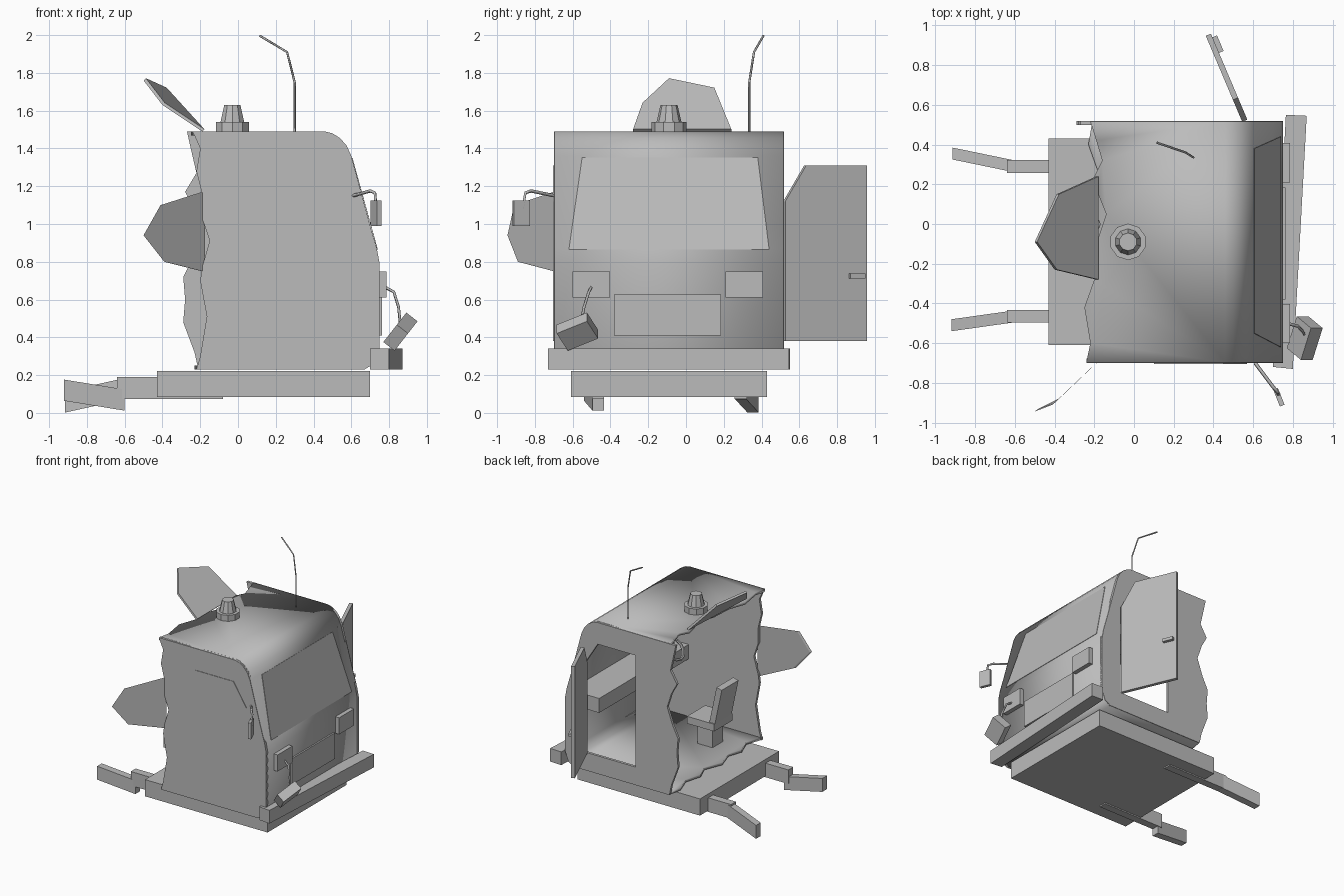
import bpy, bmesh, math
from mathutils import Vector, Matrix

if "Cube" in bpy.data.objects:
    bpy.data.objects.remove(bpy.data.objects["Cube"])

grey = bpy.data.materials.new("worn_grey")
grey.diffuse_color = (0.5, 0.5, 0.5, 1)
grey.use_nodes = True
grey.node_tree.nodes["Principled BSDF"].inputs["Base Color"].default_value = grey.diffuse_color


def finish(name, bm, recalc=True):
    if recalc:
        bmesh.ops.recalc_face_normals(bm, faces=bm.faces)
    me = bpy.data.meshes.new(name)
    bm.to_mesh(me)
    bm.free()
    me.materials.append(grey)
    ob = bpy.data.objects.new(name, me)
    bpy.context.collection.objects.link(ob)
    return ob


def prism(name, pts, off):
    """Polygon of 3D points extruded by an offset vector."""
    bm = bmesh.new()
    off = Vector(off)
    a = [bm.verts.new(p) for p in pts]
    b = [bm.verts.new(Vector(p) + off) for p in pts]
    bm.faces.new(a)
    bm.faces.new(b[::-1])
    n = len(a)
    for i in range(n):
        bm.faces.new((a[i], b[i], b[(i + 1) % n], a[(i + 1) % n]))
    return finish(name, bm)


def box(name, lo, hi):
    return prism(name, [(lo[0], lo[1], lo[2]), (hi[0], lo[1], lo[2]),
                        (hi[0], hi[1], lo[2]), (lo[0], hi[1], lo[2])], (0, 0, hi[2] - lo[2]))


def turned_box(name, centre, size, rot):
    ob = box(name, [-s / 2 for s in size], [s / 2 for s in size])
    ob.location = centre
    ob.rotation_euler = [math.radians(r) for r in rot]
    return ob


def tube(name, pts, r):
    cu = bpy.data.curves.new(name, 'CURVE')
    cu.dimensions = '3D'
    cu.bevel_depth = r
    cu.bevel_resolution = 0
    cu.use_fill_caps = True
    sp = cu.splines.new('POLY')
    sp.points.add(len(pts) - 1)
    for p, co in zip(sp.points, pts):
        p.co = (*co, 1)
    cu.materials.append(grey)
    ob = bpy.data.objects.new(name, cu)
    bpy.context.collection.objects.link(ob)
    return ob


Y0, Y1 = -0.70, 0.52
# roof curve, windscreen and nose profile (x, z)
nose = [(0.46, 1.49), (0.50, 1.48), (0.54, 1.455), (0.575, 1.415), (0.60, 1.36),
        (0.70, 0.99), (0.735, 0.87), (0.75, 0.79), (0.75, 0.34), (0.72, 0.26), (0.67, 0.23)]
# torn rear edges: walls (x, z), roof and floor (x, y)
tear_near = [(-0.22, 0.23), (-0.20, 0.30), (-0.165, 0.51), (-0.20, 0.70), (-0.19, 0.77),
             (-0.15, 0.91), (-0.19, 1.03), (-0.19, 1.16), (-0.22, 1.28), (-0.20, 1.40), (-0.24, 1.49)]
tear_far = [(-0.21, 0.23), (-0.23, 0.32), (-0.29, 0.48), (-0.28, 0.60), (-0.29, 0.72), (-0.24, 0.82),
            (-0.19, 0.96), (-0.23, 1.08), (-0.28, 1.17), (-0.22, 1.27), (-0.25, 1.40), (-0.27, 1.49)]
tear_roof = [(-0.24, Y0), (-0.22, -0.6), (-0.25, -0.42), (-0.20, -0.28), (-0.19, -0.1), (-0.14, 0.05),
             (-0.18, 0.15), (-0.20, 0.24), (-0.16, 0.32), (-0.19, 0.42), (-0.22, Y1)]
tear_floor = [(-0.22, Y0), (-0.17, -0.55), (-0.22, -0.42), (-0.18, -0.3), (-0.23, -0.15), (-0.17, 0.0),
              (-0.22, 0.12), (-0.18, 0.26), (-0.23, 0.4), (-0.21, Y1)]

# roof, nose and floor as one bent sheet
bm = bmesh.new()
ys = (Y0 + 0.003, Y1 - 0.003)
rows = [[bm.verts.new((x, y, z)) for y in ys] for x, z in nose]
for a, b in zip(rows, rows[1:]):
    bm.faces.new((a[0], b[0], b[1], a[1]))
clampy = lambda y: min(max(y, ys[0]), ys[1])
roof = [bm.verts.new((x, clampy(y), 1.49)) for x, y in tear_roof]
bm.faces.new([rows[0][0], rows[0][1]] + roof[::-1])
floor = [bm.verts.new((x, clampy(y), 0.23)) for x, y in tear_floor]
bm.faces.new([rows[-1][1], rows[-1][0]] + floor)
bmesh.ops.triangulate(bm, faces=[f for f in bm.faces if len(f.verts) > 4])
bm.normal_update()
if sum(f.normal.z * f.calc_area() for f in bm.faces if f.calc_center_median().z > 1.4) < 0:
    bmesh.ops.reverse_faces(bm, faces=bm.faces)
shell = finish("cab_shell", bm, recalc=False)
sol = shell.modifiers.new("thickness", 'SOLIDIFY')
sol.thickness = 0.022
sol.offset = -1
bpy.context.view_layer.objects.active = shell
shell.select_set(True)
bpy.ops.object.shade_smooth_by_angle(angle=math.radians(30))
shell.select_set(False)

# side walls; the far one has an open doorway
outline = nose[::-1]
prism("near_wall", [(x, Y0, z) for x, z in tear_near[::-1] + outline], (0, 0.022, 0))
far = prism("far_wall", [(x, Y1, z) for x, z in tear_far[::-1] + outline], (0, -0.022, 0))
doorway = [(0.10, 0.38), (0.57, 0.38), (0.57, 1.12), (0.45, 1.31), (0.10, 1.31)]
cutter = prism("doorway_cutter", [(x, Y1 - 0.1, z) for x, z in doorway], (0, 0.2, 0))
cutter.hide_render = True
cutter.hide_viewport = True
cut = far.modifiers.new("doorway", 'BOOLEAN')
cut.operation = 'DIFFERENCE'
cut.solver = 'EXACT'
cut.object = cutter

# closed near door and windscreen as thin plates
prism("closed_door", [(x, Y0, z) for x, z in doorway], (0, -0.004, 0))
prism("windscreen", [(0.603, -0.55, 1.35), (0.603, 0.38, 1.35),
                     (0.737, 0.44, 0.865), (0.737, -0.62, 0.865)], (0.003, 0, 0.001))

# open door swung outwards, with handle
u = Vector((-0.39, 0.92, 0)).normalized()
side = Vector((u.y, -u.x, 0))
hinge = Vector((0.545, 0.515, 0))
up = Vector((0, 0, 1))
prism("open_door", [hinge + u * (0.57 - x) + up * z for x, z in doorway], side * 0.028)
prism("door_handle", [hinge + side * 0.028 + u * a + up * z for a, z in
                      ((0.365, 0.712), (0.45, 0.712), (0.45, 0.737), (0.365, 0.737))], side * 0.025)

# torn sheet flaps on the roof and the near wall
prism("roof_flap", [(-0.19, -0.28, 1.49), (-0.40, -0.23, 1.63), (-0.50, -0.09, 1.76),
                    (-0.39, 0.15, 1.71), (-0.19, 0.24, 1.49)], (0.012, 0, 0.012))
prism("wall_flap", [(-0.19, Y0, 0.75), (-0.39, -0.89, 0.80), (-0.50, -0.945, 0.94),
                    (-0.41, -0.91, 1.10), (-0.19, Y0, 1.17)], (0.014, 0.012, 0))

# chassis, broken rails and knocked bumper
box("chassis", (-0.43, -0.61, 0.083), (0.70, 0.43, 0.222))
for name, y, end in (("near", -0.465, (-0.92, -0.51, 0.12)), ("far", 0.29, (-0.915, 0.355, 0.058))):
    box(name + "_rail", (-0.64, y - 0.032, 0.073), (-0.08, y + 0.032, 0.19))
    z = 0.068 if y < 0 else 0.128
    a, b = Vector((-0.60, y, z)), Vector(end)
    across = Vector((0, 0.03, 0))
    high = Vector((0, 0, 0.056))
    prism(name + "_bent_rail", [a - across - high, a + across - high, a + across + high, a - across + high], b - a)
prism("bumper", [(0.87, 0.545, 0.23), (0.765, 0.55, 0.23), (0.70, -0.72, 0.23), (0.80, -0.73, 0.23)], (0, 0, 0.11))

# grille plate, lamp housings and the dangling lamp
box("grille", (0.74, -0.38, 0.41), (0.763, 0.185, 0.627))
for y in (-0.60, 0.21):
    box("lamp_housing", (0.74, y, 0.61), (0.785, y + 0.197, 0.748))
tube("lamp_cable", [(0.77, -0.50, 0.67), (0.825, -0.515, 0.64), (0.85, -0.54, 0.56), (0.86, -0.56, 0.46)], 0.008)
turned_box("hanging_lamp", (0.86, -0.575, 0.43), (0.075, 0.18, 0.13), (27, 38, 0))

# wing mirror
tube("mirror_arm", [(0.61, -0.70, 1.15), (0.70, -0.82, 1.175), (0.725, -0.85, 1.165), (0.732, -0.865, 1.08)], 0.009)
turned_box("mirror", (0.73, -0.873, 1.057), (0.025, 0.09, 0.135), (0, 0, 22))

# roof beacon and aerial
for name, r1, r2, z, h in (("beacon_base", 0.092, 0.092, 1.485, 0.055), ("beacon_lamp", 0.066, 0.045, 1.54, 0.09)):
    bm = bmesh.new()
    bmesh.ops.create_cone(bm, cap_ends=True, segments=10, radius1=r1, radius2=r2, depth=h,
                          matrix=Matrix.Translation((-0.03, -0.09, z + h / 2)))
    finish(name, bm)
tube("aerial", [(0.30, 0.335, 1.48), (0.30, 0.335, 1.75), (0.26, 0.36, 1.91), (0.115, 0.41, 1.997)], 0.006)

# interior: dashboard, driver seat and steering wheel
box("dashboard", (0.45, Y0 + 0.02, 0.73), (0.73, Y1 - 0.02, 0.85))
box("instrument_box", (0.47, -0.52, 0.85), (0.62, -0.26, 0.93))
box("seat_post", (-0.02, -0.46, 0.24), (0.12, -0.32, 0.42))
box("seat", (-0.07, -0.51, 0.42), (0.18, -0.27, 0.48))
turned_box("seat_back", (-0.075, -0.39, 0.62), (0.05, 0.22, 0.33), (0, -12, 0))
tube("steering_column", [(0.50, -0.39, 0.84), (0.38, -0.39, 0.94)], 0.015)
bpy.ops.mesh.primitive_torus_add(location=(0.38, -0.39, 0.94), rotation=(0, math.radians(-50), 0),
                                 major_radius=0.09, minor_radius=0.012, major_segments=12, minor_segments=6)
bpy.context.object.name = "steering_wheel"
bpy.context.object.data.materials.append(grey)
